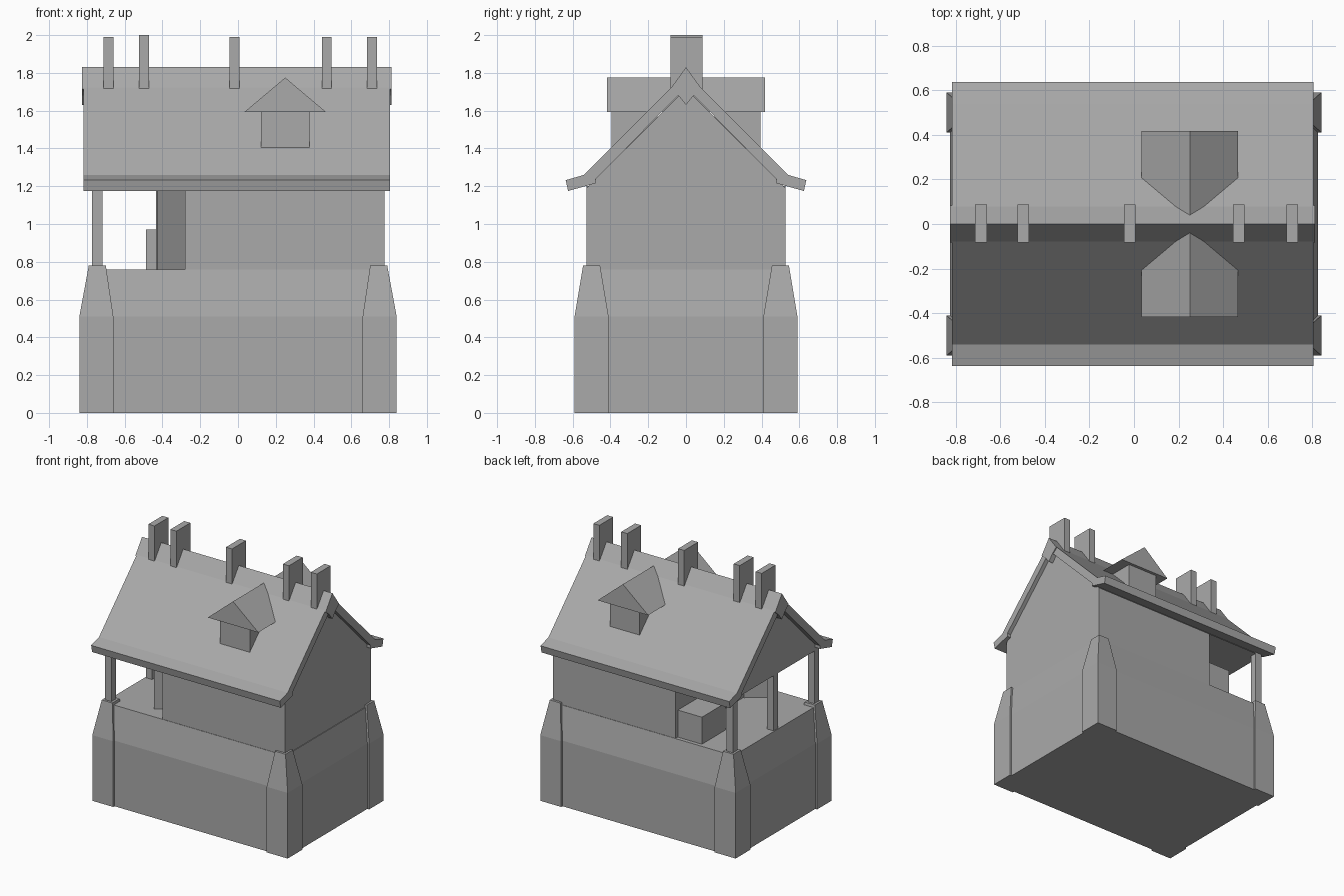
import bpy, bmesh, math
from mathutils import Matrix

if "Cube" in bpy.data.objects:
    bpy.data.objects.remove(bpy.data.objects["Cube"])

GREY = (0.4, 0.4, 0.4, 1.0)
mat = bpy.data.materials.new("plain_grey")
mat.use_nodes = True
mat.diffuse_color = GREY
mat.node_tree.nodes["Principled BSDF"].inputs["Base Color"].default_value = GREY


def finish(name, bm):
    bmesh.ops.recalc_face_normals(bm, faces=bm.faces)
    mesh = bpy.data.meshes.new(name)
    bm.to_mesh(mesh)
    bm.free()
    mesh.materials.append(mat)
    ob = bpy.data.objects.new(name, mesh)
    bpy.context.collection.objects.link(ob)
    return ob


def box(name, x0, x1, y0, y1, z0, z1):
    bm = bmesh.new()
    bmesh.ops.create_cube(bm, size=1)
    for v in bm.verts:
        v.co.x = x1 if v.co.x > 0 else x0
        v.co.y = y1 if v.co.y > 0 else y0
        v.co.z = z1 if v.co.z > 0 else z0
    return finish(name, bm)


def stack(name, layers):
    """Rectangular tower from layers of (cx, cy, half_x, half_y, z)."""
    bm = bmesh.new()
    rings = [[bm.verts.new((cx + sx * hx, cy + sy * hy, z))
              for sx, sy in ((-1, -1), (1, -1), (1, 1), (-1, 1))]
             for cx, cy, hx, hy, z in layers]
    for low, high in zip(rings, rings[1:]):
        for i in range(4):
            j = (i + 1) % 4
            bm.faces.new((low[i], low[j], high[j], high[i]))
    bm.faces.new(rings[0])
    bm.faces.new(rings[-1])
    return finish(name, bm)


def prism(name, profile, start, end, axis="x"):
    """Extrude a profile of (across, up) points along x or y."""
    bm = bmesh.new()

    def place(a, z, d):
        return (d, a, z) if axis == "x" else (a, d, z)

    face = bm.faces.new([bm.verts.new(place(a, z, start)) for a, z in profile])
    res = bmesh.ops.extrude_face_region(bm, geom=[face])
    moved = [v for v in res["geom"] if isinstance(v, bmesh.types.BMVert)]
    bmesh.ops.translate(bm, verts=moved, vec=place(0, 0, end - start))
    return finish(name, bm)


# Stone base with a sloped upper band
stack("base", [(0, 0, 0.825, 0.575, 0), (0, 0, 0.825, 0.575, 0.51),
               (0, 0, 0.78, 0.53, 0.76)])

# Tapered corner buttresses
for sx, side in ((-1, "right"), (1, "left")):
    for sy, end in ((-1, "front"), (1, "back")):
        stack(f"buttress_{end}_{side}",
              [(sx * 0.75, sy * 0.5, 0.09, 0.09, 0),
               (sx * 0.75, sy * 0.5, 0.09, 0.09, 0.51),
               (sx * 0.745, sy * 0.5, 0.045, 0.045, 0.78)])

# Room, attic and porch
box("room_walls", -0.28, 0.775, -0.527, 0.527, 0.76, 1.19)
prism("attic", [(-0.527, 1.19), (0.527, 1.19), (0, 1.717)], -0.775, 0.775)
for y, place in ((-0.5, "front"), (0, "middle"), (0.5, "back")):
    box(f"porch_post_{place}", -0.773, -0.718, y - 0.028, y + 0.028, 0.75, 1.2)
box("porch_chest", -0.487, -0.28, 0.21, 0.5, 0.76, 0.97)

# Door leaf standing open on the porch
door = box("open_door", -0.185, 0, -0.008, 0.008, 0.76, 1.19)
door.data.transform(Matrix.Translation((-0.28, -0.31, 0))
                    @ Matrix.Rotation(math.radians(36), 4, "Z"))

# Roof slopes with flared eaves
slope = [(0, 1.8), (0.54, 1.26), (0.637, 1.232), (0.624, 1.175),
         (0.48, 1.215), (0.48, 1.24), (0, 1.72)]
for s, side in ((-1, "front"), (1, "back")):
    prism(f"roof_{side}", [(s * y, z) for y, z in slope], -0.817, 0.805)

# Ridge cap and the upright slabs along it
prism("ridge_cap", [(0, 1.83), (0.083, 1.715), (0.04, 1.68), (0, 1.63),
                    (-0.04, 1.68), (-0.083, 1.715)], -0.825, 0.812)
for i, x in enumerate((-0.686, -0.497, -0.019, 0.47, 0.71)):
    box(f"ridge_slab_{i + 1}", x - 0.026, x + 0.026, -0.083, 0.087, 1.71,
        2.0 if i == 1 else 1.99)

# Dormers on both slopes
for s, side in ((-1, "front"), (1, "back")):
    box(f"dormer_{side}", 0.122, 0.378, *sorted((s * 0.15, s * 0.395)), 1.4, 1.6)
    prism(f"dormer_roof_{side}", [(0.033, 1.592), (0.467, 1.592), (0.25, 1.775)],
          s * 0.02, s * 0.418, "y")
